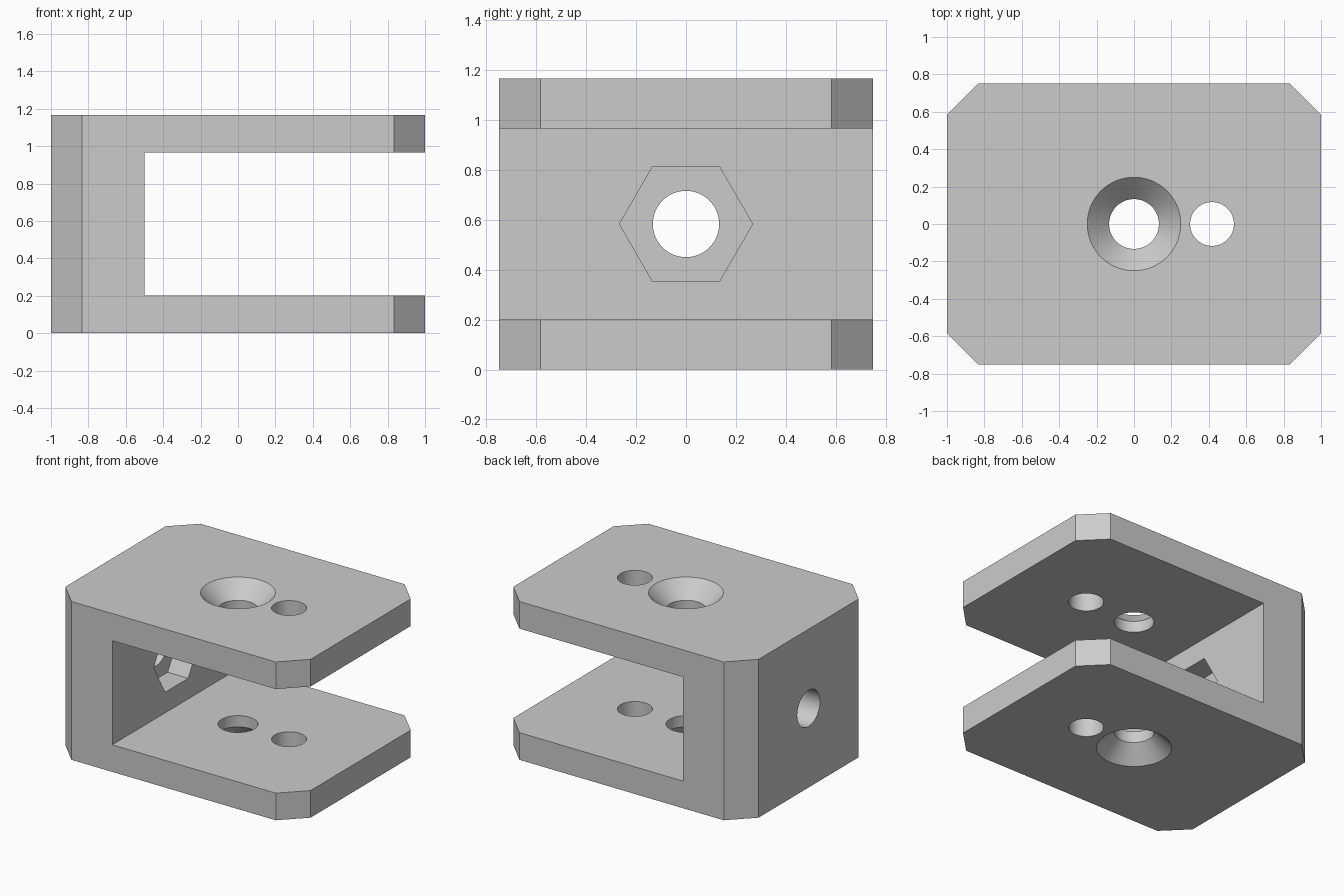
import bpy
import bmesh
import math
from mathutils import Matrix, Vector

default_cube = bpy.data.objects.get("Cube")
if default_cube:
    bpy.data.objects.remove(default_cube, do_unlink=True)

LENGTH, WIDTH, HEIGHT = 2.0, 1.5, 1.167
PLATE, CHAMFER = 0.2, 0.167          # plate thickness, corner cut
SLOT_X = -0.5                        # inner face of the rear wall
BOLT_R, PIN_R, SINK_R = 0.133, 0.117, 0.25
SINK_DEPTH = SINK_R - BOLT_R         # 45 degree countersink

UPRIGHT = Matrix.Identity(3)
ALONG_X = Matrix(((0, 0, 1), (1, 0, 0), (0, 1, 0)))

# Plain grey finish
grey = bpy.data.materials.new("light_grey")
grey.use_nodes = True
grey.diffuse_color = (0.6, 0.6, 0.6, 1)
grey.node_tree.nodes["Principled BSDF"].inputs["Base Color"].default_value = grey.diffuse_color


def make_object(name, bm):
    bmesh.ops.recalc_face_normals(bm, faces=bm.faces)
    mesh = bpy.data.meshes.new(name)
    bm.to_mesh(mesh)
    bm.free()
    mesh.materials.append(grey)
    obj = bpy.data.objects.new(name, mesh)
    bpy.context.collection.objects.link(obj)
    return obj


def loft(name, rings):
    """Closed solid through rings of equal point count."""
    bm = bmesh.new()
    loops = [[bm.verts.new(p) for p in ring] for ring in rings]
    count = len(loops[0])
    for low, high in zip(loops, loops[1:]):
        for i in range(count):
            j = (i + 1) % count
            bm.faces.new((low[i], low[j], high[j], high[i]))
    bm.faces.new(loops[0])
    bm.faces.new(loops[-1])
    return make_object(name, bm)


def spindle(name, profile, sides=64, axes=UPRIGHT, centre=(0, 0, 0)):
    """Turned solid from (radius, position along axis) pairs."""
    def ring(r, t):
        angles = [2 * math.pi * i / sides for i in range(sides)]
        return [axes @ Vector((r * math.cos(a), r * math.sin(a), t)) + Vector(centre)
                for a in angles]
    return loft(name, [ring(r, t) for r, t in profile])


def box(name, low, high):
    (x0, y0, z0), (x1, y1, z1) = low, high
    corners = ((x0, y0), (x1, y0), (x1, y1), (x0, y1))
    return loft(name, [[(x, y, z) for x, y in corners] for z in (z0, z1)])


# Body: block with cut corners
hx, hy = LENGTH / 2, WIDTH / 2
outline = [(-hx, CHAMFER - hy), (CHAMFER - hx, -hy), (hx - CHAMFER, -hy), (hx, CHAMFER - hy)]
outline += [(-x, -y) for x, y in outline]
bracket = loft("clevis_bracket", [[(x, y, z) for x, y in outline] for z in (0, HEIGHT)])

# Cutters: slot, countersunk bolt hole, pin hole, rear bolt hole, nut pocket
over, mid = 0.05, HEIGHT / 2
cutters = [
    box("slot_cutter", (SLOT_X, -1, PLATE), (2, 1, HEIGHT - PLATE)),
    spindle("countersunk_hole_cutter", [
        (SINK_R + over, -over), (BOLT_R, SINK_DEPTH),
        (BOLT_R, HEIGHT - SINK_DEPTH), (SINK_R + over, HEIGHT + over)]),
    spindle("pin_hole_cutter", [(PIN_R, -over), (PIN_R, HEIGHT + over)], centre=(0.417, 0, 0)),
    spindle("rear_hole_cutter", [(BOLT_R, -hx - over), (BOLT_R, 0)],
            axes=ALONG_X, centre=(0, 0, mid)),
    spindle("nut_pocket_cutter", [(0.267, SLOT_X - 0.167), (0.267, 0)],
            sides=6, axes=ALONG_X, centre=(0, 0, mid)),
]

bpy.ops.object.select_all(action='DESELECT')
bracket.select_set(True)
bpy.context.view_layer.objects.active = bracket
for cutter in cutters:
    cutter.hide_render = True
    cut = bracket.modifiers.new(cutter.name, 'BOOLEAN')
    cut.operation = 'DIFFERENCE'
    cut.solver = 'EXACT'
    cut.object = cutter
    bpy.ops.object.modifier_apply(modifier=cut.name)
    bpy.data.objects.remove(cutter, do_unlink=True)

# Smooth bores, crisp edges
bpy.ops.object.shade_smooth_by_angle(angle=math.radians(30))
